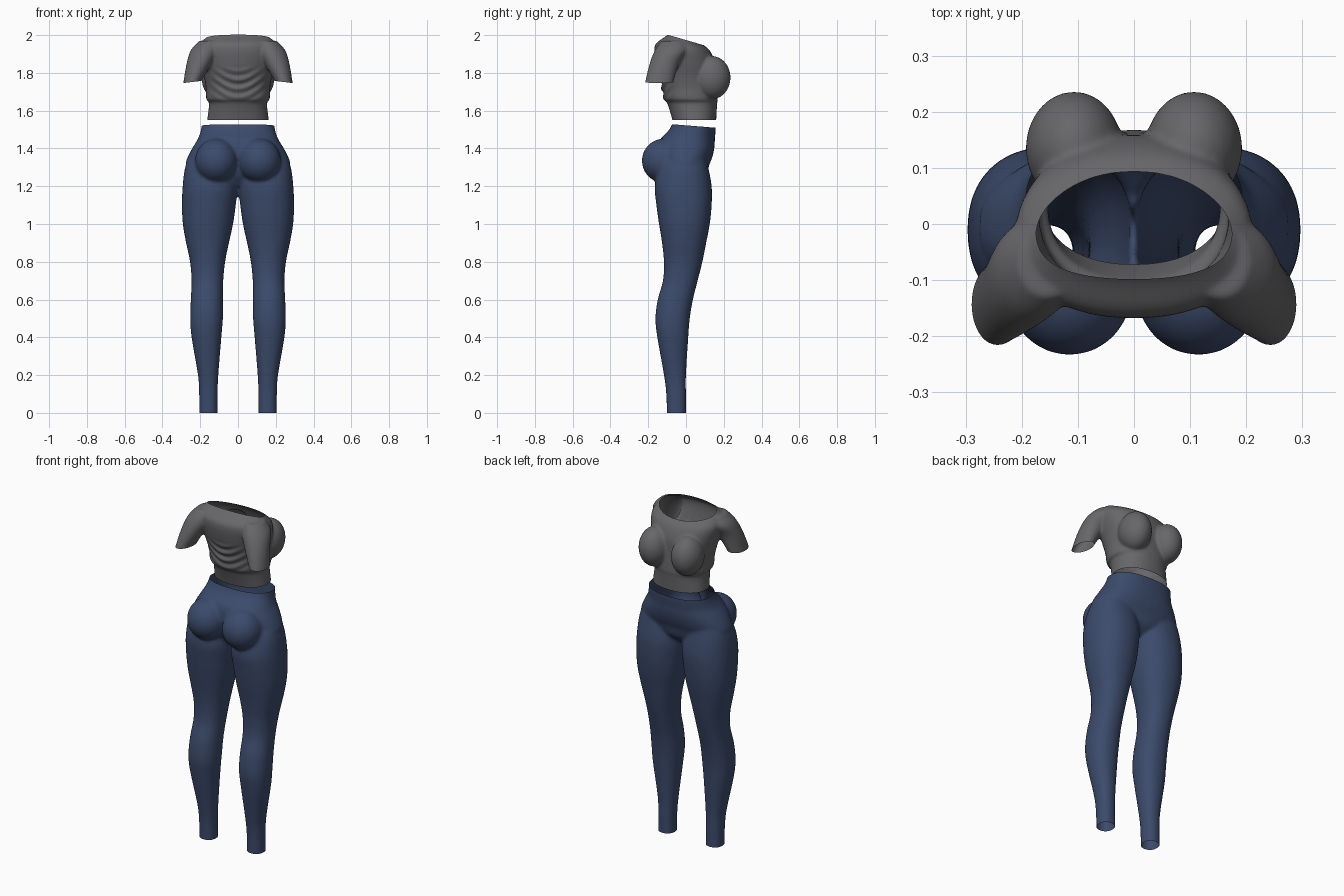
import bpy, bmesh, math
from mathutils import Vector, Matrix

cube = bpy.data.objects.get("Cube")
if cube:
    bpy.data.objects.remove(cube, do_unlink=True)


def material(name, rgb):
    mat = bpy.data.materials.new(name)
    mat.use_nodes = True
    mat.diffuse_color = (*rgb, 1)
    bsdf = next(n for n in mat.node_tree.nodes if n.type == 'BSDF_PRINCIPLED')
    bsdf.inputs["Base Color"].default_value = (*rgb, 1)
    bsdf.inputs["Roughness"].default_value = 0.8
    return mat


def spline(a, b, c, d, t):
    return 0.5 * (2 * b + (c - a) * t + (2 * a - 5 * b + 4 * c - d) * t * t
                  + (3 * b - a - 3 * c + d) * t ** 3)


def loft(bm, rings, side=1, power=1.0, segs=40, steps=4):
    """Closed tube through rings given as (z, x min, x max, y min, y max)."""
    fine = []
    for i in range(len(rings) - 1):
        quad = [rings[max(0, min(len(rings) - 1, i + k))] for k in (-1, 0, 1, 2)]
        for s in range(steps):
            fine.append([spline(*v, s / steps) for v in zip(*quad)])
    fine.append(rings[-1])
    loops = []
    for z, x0, x1, y0, y1 in fine:
        loop = []
        for k in range(segs):
            a = math.tau * k / segs
            c, s = math.cos(a), math.sin(a)
            px = math.copysign(abs(c) ** power, c) * (x1 - x0) / 2 + (x0 + x1) / 2
            py = math.copysign(abs(s) ** power, s) * (y1 - y0) / 2 + (y0 + y1) / 2
            loop.append(bm.verts.new((side * px, py, z)))
        loops.append(loop)
    faces = [bm.faces.new(loops[0]), bm.faces.new(loops[-1])]
    for a, b in zip(loops, loops[1:]):
        for k in range(segs):
            n = (k + 1) % segs
            faces.append(bm.faces.new((a[k], a[n], b[n], b[k])))
    bmesh.ops.recalc_face_normals(bm, faces=faces)


def ball(bm, centre, radii):
    place = Matrix.Translation(centre) @ Matrix.Diagonal((*radii, 1))
    bmesh.ops.create_uvsphere(bm, u_segments=32, v_segments=20, radius=1, matrix=place)


def fuse(name, bm, mat, voxel, smoothing):
    """Merge overlapping volumes into one soft skin."""
    mesh = bpy.data.meshes.new(name)
    bm.to_mesh(mesh)
    bm.free()
    obj = bpy.data.objects.new(name, mesh)
    bpy.context.collection.objects.link(obj)
    remesh = obj.modifiers.new("fuse", 'REMESH')
    remesh.mode = 'VOXEL'
    remesh.voxel_size = voxel
    smooth = obj.modifiers.new("soften", 'SMOOTH')
    smooth.factor = 0.5
    smooth.iterations = smoothing
    graph = bpy.context.evaluated_depsgraph_get()
    baked = bpy.data.meshes.new_from_object(obj.evaluated_get(graph))
    obj.modifiers.clear()
    obj.data = baked
    baked.name = name
    baked.materials.clear()
    baked.materials.append(mat)
    return obj


def cut(bm, point, normal, rule=lambda c: True):
    """Trim an opening: drop everything past the plane among the chosen faces."""
    faces = [f for f in bm.faces if rule(f.calc_center_median())]
    geom = set(faces)
    for f in faces:
        geom.update(f.verts)
        geom.update(f.edges)
    bmesh.ops.bisect_plane(bm, geom=list(geom), plane_co=Vector(point),
                           plane_no=Vector(normal).normalized(), clear_outer=True)


def finish(obj, bm):
    for f in bm.faces:
        f.smooth = True
    bm.to_mesh(obj.data)
    bm.free()


blue = material("navy fabric", (0.045, 0.07, 0.148))
grey = material("grey fabric", (0.135, 0.132, 0.14))

# Leggings: two legs, hips and rounded seat
leg = [(-0.04, .108, .205, -.10, .0), (.1, .108, .206, -.105, .0), (.2, .104, .212, -.117, .0),
       (.4, .088, .246, -.152, .012), (.5, .08, .253, -.162, .02), (.6, .08, .25, -.15, .037),
       (.7, .078, .246, -.122, .062), (.8, .068, .254, -.117, .087), (.9, .048, .275, -.127, .107),
       (1.0, .026, .292, -.143, .126), (1.1, .012, .297, -.157, .136),
       (1.2, .003, .293, -.165, .136), (1.3, .02, .28, -.14, .118), (1.37, .06, .25, -.1, .1)]
hips = [(1.2, -.05, .05, -.08, .05), (1.25, -.15, .15, -.12, .105), (1.31, -.268, .268, -.135, .122),
        (1.35, -.268, .268, -.145, .138), (1.4, -.243, .243, -.15, .15), (1.45, -.213, .213, -.135, .153),
        (1.5, -.196, .196, -.088, .157), (1.56, -.19, .19, -.06, .156)]
bm = bmesh.new()
loft(bm, hips, power=0.85)
for side in (1, -1):
    loft(bm, leg, side, power=0.9)
    ball(bm, (side * .115, -.118, 1.335), (.112, .116, .117))
leggings = fuse("leggings", bm, blue, 0.009, 8)
bm = bmesh.new()
bm.from_mesh(leggings.data)
cut(bm, (0, 0, 0), (0, 0, -1))
cut(bm, (0, .04, 1.519), (0, .08, 1))
finish(leggings, bm)

# Cropped top: torso with hem band, bust and short sleeves
torso = [(1.5, -.165, .165, -.065, .158), (1.55, -.163, .163, -.072, .16), (1.64, -.153, .153, -.1, .165),
         (1.66, -.168, .168, -.118, .168), (1.72, -.17, .17, -.128, .165), (1.78, -.18, .18, -.143, .16),
         (1.85, -.198, .198, -.16, .155), (1.92, -.212, .212, -.168, .125),
         (1.96, -.197, .197, -.155, .075), (2.0, -.155, .155, -.1, .03), (2.05, -.11, .11, -.06, .0)]
sleeve = [(1.7, .202, .295, -.225, -.075), (1.75, .196, .289, -.217, -.067), (1.85, .14, .272, -.192, -.035),
          (1.92, .1, .25, -.165, .01), (1.97, .1, .205, -.13, .0)]
bm = bmesh.new()
loft(bm, torso, power=0.9)
for side in (1, -1):
    loft(bm, sleeve, side)
    ball(bm, (side * .107, .135, 1.775), (.086, .101, .115))
top = fuse("cropped_top", bm, grey, 0.0075, 5)
bm = bmesh.new()
bm.from_mesh(top.data)
cut(bm, (0, 0, 1.55), (0, 0, -1))
cut(bm, (0, -.08, 1.997), (0, .29, 1))
for side in (1, -1):
    cut(bm, (side * .24, -.14, 1.752), (side * -.12, 0, -1),
        lambda c: c.x * side > .172 and c.y < -.045 and c.z < 1.82)
# Soft fabric folds across the plain side
for v in bm.verts:
    x, y, z = v.co
    fade = max(0, 1 - (x / .16) ** 2) * max(0, 1 - ((z - 1.74) / .1) ** 2)
    if y < -.05:
        v.co.y += .006 * fade * math.sin(130 * z + 8 * math.cos(12 * x))
finish(top, bm)
